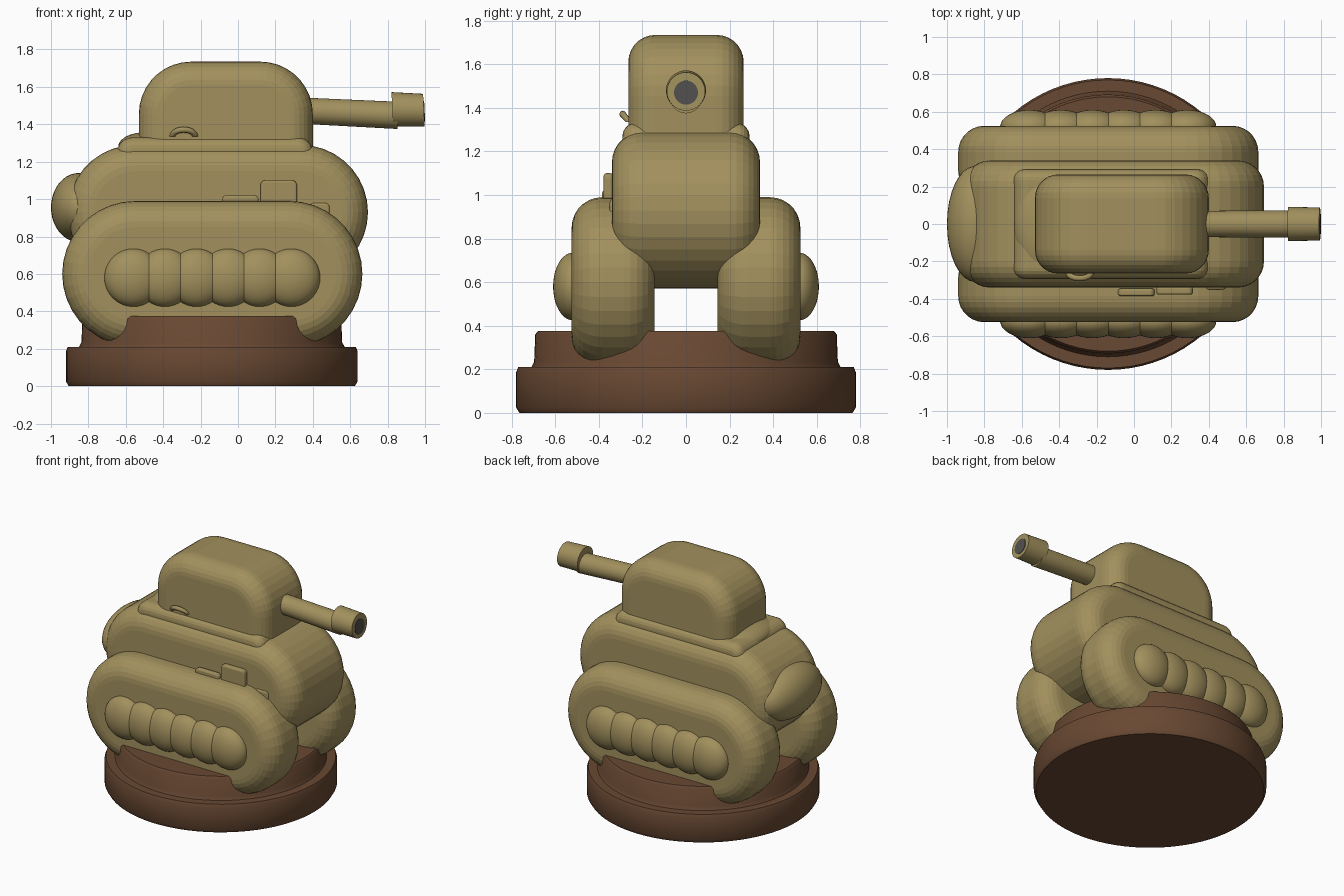
import bpy, bmesh
from math import sin, cos, pi, radians
from mathutils import Matrix

if "Cube" in bpy.data.objects:
    bpy.data.objects.remove(bpy.data.objects["Cube"])


def material(name, rgb):
    m = bpy.data.materials.new(name)
    m.diffuse_color = (*rgb, 1)
    m.use_nodes = True
    m.node_tree.nodes["Principled BSDF"].inputs["Base Color"].default_value = m.diffuse_color
    return m


KHAKI = material("khaki_paint", (0.36, 0.28, 0.11))
BROWN = material("brown_base", (0.14, 0.065, 0.032))
DARK = material("dark_bore", (0.085, 0.08, 0.075))


def finish(name, bm, mat, smooth=None):
    bmesh.ops.recalc_face_normals(bm, faces=bm.faces)
    me = bpy.data.meshes.new(name)
    bm.to_mesh(me)
    bm.free()
    ob = bpy.data.objects.new(name, me)
    bpy.context.collection.objects.link(ob)
    me.materials.append(mat)
    if smooth:
        bpy.ops.object.select_all(action='DESELECT')
        ob.select_set(True)
        bpy.context.view_layer.objects.active = ob
        bpy.ops.object.shade_smooth_by_angle(angle=radians(smooth))
    return ob


def loft(bm, rings):
    loops = [[bm.verts.new(p) for p in r] for r in rings]
    n = len(loops[0])
    for a, b in zip(loops, loops[1:]):
        for i in range(n):
            bm.faces.new((a[i], a[(i + 1) % n], b[(i + 1) % n], b[i]))
    bm.faces.new(loops[0])
    bm.faces.new(loops[-1])


def pillow(name, x0, x1, z0, z1, y0, y1, rt, rb, f, seg=9, fseg=7):
    """Rounded side profile swept along y, with its rims filleted by f."""
    def ring(y, d):
        t, b = max(rt - d, 0.002), max(rb - d, 0.002)
        a0, a1, c0, c1 = x0 + d, x1 - d, z0 + d, z1 - d
        corners = ((a1 - t, c1 - t, t, 0), (a0 + t, c1 - t, t, 1),
                   (a0 + b, c0 + b, b, 2), (a1 - b, c0 + b, b, 3))
        return [(cx + r * cos((q + k / seg) * pi / 2), y, cz + r * sin((q + k / seg) * pi / 2))
                for cx, cz, r, q in corners for k in range(seg + 1)]
    angles = [k * pi / 2 / fseg for k in range(fseg + 1)]
    rings = [ring(y0 + f * (1 - sin(a)), f * (1 - cos(a))) for a in reversed(angles)][::1]
    rings += [ring(y1 - f * (1 - sin(a)), f * (1 - cos(a))) for a in angles]
    front = [ring(y0 + f * (1 - sin(a)), f * (1 - cos(pi / 2 - (pi / 2 - a)))) for a in reversed(angles)]
    rings[:fseg + 1] = front
    bm = bmesh.new()
    loft(bm, rings)
    bmesh.ops.remove_doubles(bm, verts=bm.verts, dist=0.0005)
    return finish(name, bm, KHAKI)


def ellipsoid(name, loc, radii):
    bm = bmesh.new()
    bmesh.ops.create_uvsphere(bm, u_segments=32, v_segments=20, radius=1)
    bm.transform(Matrix.Translation(loc) @ Matrix.Diagonal((*radii, 1)))
    return finish(name, bm, KHAKI, 40)


def tube(name, a, b, ra, rb, mat):
    """Round bar along x between two (x, z) points."""
    def ring(p, r):
        return [(p[0] - 0.05 * r * sin(t), r * cos(t), p[1] + r * sin(t))
                for t in (2 * pi * k / 32 for k in range(32))]
    bm = bmesh.new()
    loft(bm, [ring(a, ra), ring(b, rb)])
    return finish(name, bm, mat, 40)


# Round stepped base
bm = bmesh.new()
profile = [(0.765, 0), (0.78, 0.025), (0.78, 0.185), (0.77, 0.21),
           (0.71, 0.21), (0.697, 0.235), (0.692, 0.36), (0.68, 0.375)]
loft(bm, [[(-0.14 + r * cos(2 * pi * k / 80), r * sin(2 * pi * k / 80), z)
           for k in range(80)] for r, z in profile])
finish("base", bm, BROWN, 40)

# Tracks and road wheels on both sides
for side, s in (("right", -1), ("left", 1)):
    ya, yb = sorted((s * 0.145, s * 0.525))
    pillow(f"track_{side}", -0.94, 0.665, 0.21, 0.99, ya, yb, 0.39, 0.39, 0.14)
    for i in range(6):
        ellipsoid(f"wheel_{side}_{i + 1}", (-0.56 + 0.169 * i, s * 0.52, 0.58),
                  (0.155, 0.09, 0.155))

# Hull with rear bulge
pillow("hull", -0.91, 0.695, 0.57, 1.29, -0.34, 0.34, 0.36, 0.36, 0.14)
ellipsoid("rear_bulge", (-0.85, 0, 0.955), (0.15, 0.31, 0.185))

# Turret collar with raised rear, and turret
pillow("collar", -0.645, 0.40, 1.15, 1.33, -0.292, 0.292, 0.08, 0.02, 0.06, 6, 5)
ellipsoid("collar_rear_hump", (-0.50, 0, 1.28), (0.14, 0.27, 0.077))
pillow("turret", -0.53, 0.40, 1.10, 1.735, -0.265, 0.265, 0.28, 0.03, 0.125)

# Gun
tube("gun_barrel", (0.30, 1.475), (0.85, 1.448), 0.07, 0.073, KHAKI)
tube("muzzle", (0.825, 1.48), (0.994, 1.475), 0.092, 0.088, KHAKI)
tube("bore", (0.93, 1.472), (0.998, 1.47), 0.055, 0.055, DARK)

# Handle on the turret side
bm = bmesh.new()
rings = []
for k in range(17):
    a = pi * k / 16
    c = (-0.29 + 0.06 * cos(a), 1.335 + 0.036 * sin(a))
    rings.append([(c[0] + 0.016 * cos(t) * cos(a), -0.262 - 0.028 * sin(a) + 0.016 * sin(t),
                   c[1] + 0.016 * cos(t) * sin(a))
                  for t in (2 * pi * j / 10 for j in range(10))])
loft(bm, rings)
finish("turret_handle", bm, KHAKI, 40)

# Fittings between the right track and hull
for name, x0, x1, z0, z1, y0, y1 in (
        ("tool_box", 0.12, 0.315, 0.94, 1.10, -0.378, -0.335),
        ("tool_handle", -0.085, 0.11, 0.95, 1.022, -0.385, -0.345),
        ("front_clip", 0.38, 0.49, 0.90, 0.98, -0.35, -0.325)):
    pillow(name, x0, x1, z0, z1, y0, y1, 0.025, 0.01, 0.012, 4, 3)
